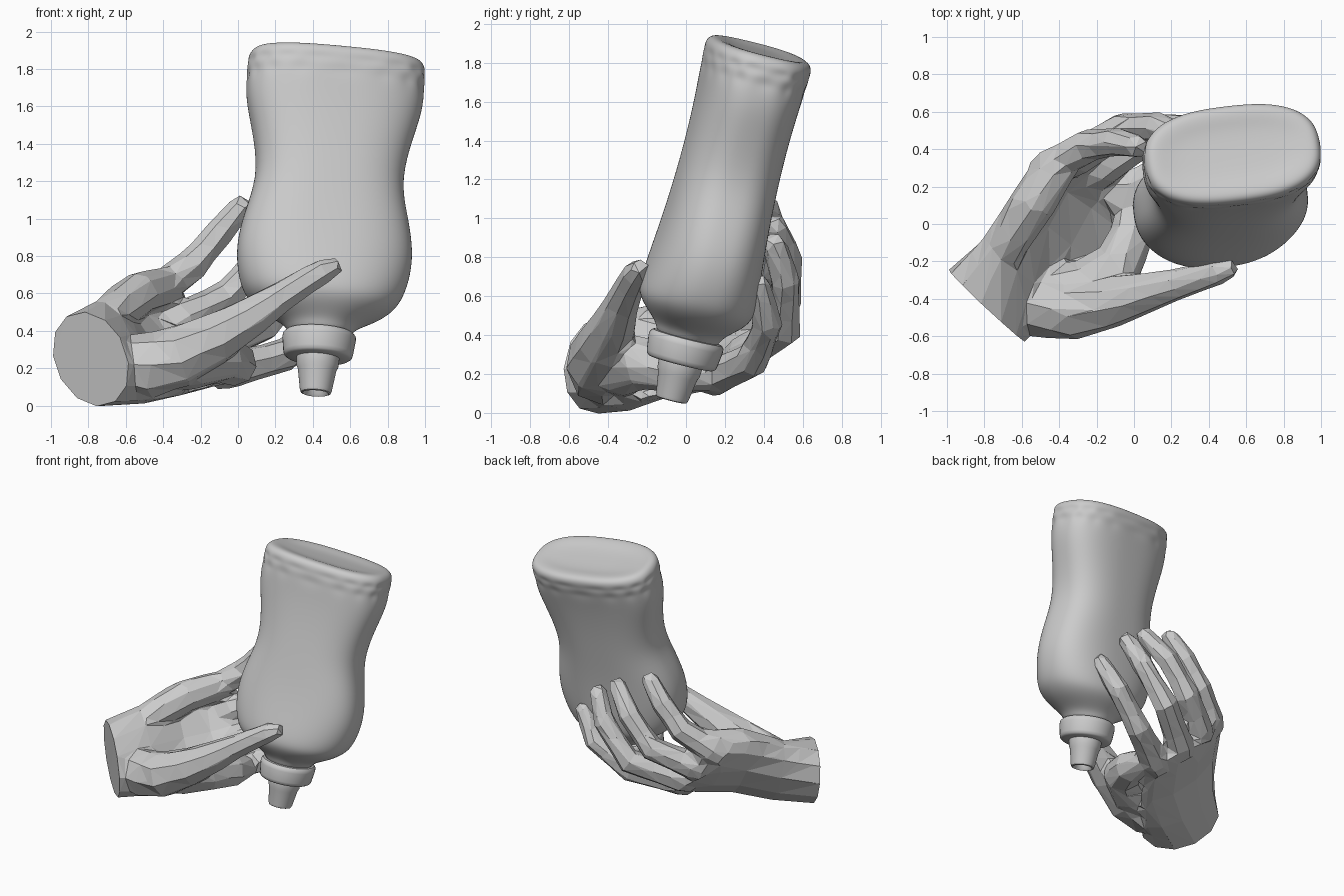
import bpy, bmesh, math
from mathutils import Vector, Matrix

if "Cube" in bpy.data.objects:
    bpy.data.objects.remove(bpy.data.objects["Cube"])


def loft(name, rings, matrix=None):
    """Skin a list of closed rings and cap both ends."""
    bm = bmesh.new()
    rows = [[bm.verts.new(p) for p in ring] for ring in rings]
    n = len(rows[0])
    for a, b in zip(rows, rows[1:]):
        for i in range(n):
            j = (i + 1) % n
            bm.faces.new((a[i], a[j], b[j], b[i]))
    bm.faces.new(rows[0][::-1])
    bm.faces.new(rows[-1])
    bmesh.ops.recalc_face_normals(bm, faces=bm.faces)
    mesh = bpy.data.meshes.new(name)
    bm.to_mesh(mesh)
    bm.free()
    obj = bpy.data.objects.new(name, mesh)
    bpy.context.collection.objects.link(obj)
    if matrix:
        obj.matrix_world = matrix
    return obj


def smooth(obj, angle=40):
    bpy.ops.object.select_all(action='DESELECT')
    obj.select_set(True)
    bpy.context.view_layer.objects.active = obj
    bpy.ops.object.shade_smooth_by_angle(angle=math.radians(angle))


def section(w, d, s, n=48, power=2.6, crimp=0.0, phase=0.0):
    """Rounded-oblong ring at height s, optionally scalloped."""
    pts = []
    for i in range(n):
        a = 2 * math.pi * i / n
        c, q = math.cos(a), math.sin(a)
        k = 1 - crimp * (0.5 + 0.5 * math.cos(math.pi * i / 1.5 + phase))
        pts.append((k * w * math.copysign(abs(c) ** (2 / power), c),
                    k * d * math.copysign(abs(q) ** (2 / power), q), s))
    return pts


def tube(name, pts, n=7):
    """Faceted limb through (x, y, z, radius) points."""
    p = [Vector(q[:3]) for q in pts]
    rings = []
    for i, c in enumerate(p):
        t = (p[min(i + 1, len(p) - 1)] - p[max(i - 1, 0)]).normalized()
        u = Vector((-0.45, 0.63, -0.63))
        u = (u - t * u.dot(t)).normalized()
        v = t.cross(u)
        rings.append([c + (u * math.cos(2 * math.pi * k / n) +
                           v * math.sin(2 * math.pi * k / n)) * pts[i][3] for k in range(n)])
    return loft(name, rings)


# Bottle frame: tilted back and slightly turned, nozzle tip at the origin
tip = Vector((0.415, -0.075, 0.065))
up = Vector((0.115, 0.455, 1.8)).normalized()
yaw = math.radians(8)
side = Vector((math.cos(yaw), math.sin(yaw), 0))
side = (side - up * side.dot(up)).normalized()
frame = Matrix.Translation(tip) @ Matrix((side, up.cross(side), up)).transposed().to_4x4()

# Bottle body: (height, half width, half depth, roundness power)
profile = [(0.30, .15, .15, 2), (0.36, .18, .17, 2), (0.395, .23, .20, 2.1), (0.44, .32, .25, 2.2),
           (0.49, .385, .29, 2.3), (0.55, .430, .302, 2.3), (0.66, .463, .292, 2.4),
           (0.80, .475, .276, 2.5), (0.97, .443, .262, 2.6), (1.17, .383, .255, 2.6),
           (1.38, .415, .25, 2.6), (1.57, .470, .254, 2.6), (1.68, .478, .262, 2.6)]
rings = [section(w, d, s, power=p) for s, w, d, p in profile]
rings += [section(.480, .266, 1.72, crimp=.04), section(.480, .268, 1.76),
          section(.480, .270, 1.79, crimp=.04, phase=math.pi), section(.476, .270, 1.82),
          section(.462, .262, 1.85), section(.435, .235, 1.868), section(.38, .185, 1.864),
          section(.30, .13, 1.85), section(.12, .05, 1.846)]
body = loft("bottle_body", rings, frame)
sub = body.modifiers.new("smooth", 'SUBSURF')
sub.levels = sub.render_levels = 2
smooth(body, 60)


def turned(name, prof):
    smooth(loft(name, [section(r, r, s, n=40, power=2) for s, r in prof], frame))


# Screw collar and nozzle
turned("bottle_collar", [(.195, .10), (.197, .168), (.207, .182), (.225, .187), (.30, .197),
                         (.322, .195), (.335, .183), (.34, .12)])
turned("bottle_nozzle", [(.05, .05), (.012, .06), (.0, .07), (.004, .08), (.02, .086),
                         (.13, .103), (.15, .112), (.2, .116), (.22, .116)])

# Palm: rings from wrist to knuckles (centre, across, thickness, cup, hollow factor)
palm_rings = []
for c, u, v, cup, hollow in [
        ((-.87, -.52, .24), (-.13, .11, .22), (-.16, .16, -.11), 0, 1),
        ((-.78, -.43, .25), (-.13, .11, .23), (-.16, .16, -.11), 0, 1),
        ((-.60, -.25, .29), (-.18, .12, .26), (-.11, .13, -.11), .02, .7),
        ((-.44, -.04, .36), (-.23, .16, .29), (-.06, .09, -.09), .05, 0),
        ((-.33, .14, .38), (-.24, .14, .28), (-.05, .07, -.075), .06, -.1),
        ((-.20, .29, .39), (-.23, .10, .25), (-.045, .06, -.065), .06, .4)]:
    c, u, v = Vector(c), Vector(u), Vector(v)
    ring = []
    for k in range(12):
        a = 2 * math.pi * k / 12
        f = math.sin(a) * (hollow if k > 6 else 1)
        ring.append(c + u * math.cos(a) + v * f + v.normalized() * cup * (math.sin(a) ** 2 - .3))
    palm_rings.append(ring)
hand = loft("hand", palm_rings)

# Fingers from knuckle to tip
fingers = {
    "index_finger": [(-.05, .16, .19), (.25, .34, .27), (.50, .42, .46), (.65, .36, .70)],
    "middle_finger": [(-.17, .30, .30), (.14, .51, .43), (.35, .51, .68), (.465, .44, .91)],
    "ring_finger": [(-.30, .36, .46), (-.06, .51, .58), (.13, .52, .80), (.31, .44, 1.0)],
    "little_finger": [(-.44, .31, .60), (-.25, .42, .745), (-.10, .44, .92), (.05, .41, 1.10)]}
parts = []
for name, knots in fingers.items():
    a, b, c, d = [Vector(k) for k in knots]
    back = (a - b).normalized() * .1
    path = [(a + back, .085), (a, .105), (a.lerp(b, .5), .095), (b, .094), (b.lerp(c, .5), .081),
            (c, .083), (c.lerp(d, .5), .073), (c.lerp(d, .85), .067), (d, .045)]
    parts.append(tube(name, [(*p, r) for p, r in path]))

# Thumb, the web beside it and the fleshy outer edge of the palm
parts.append(tube("thumb", [(-.66, -.42, .23, .13), (-.50, -.43, .21, .18), (-.32, -.455, .26, .17),
                            (-.12, -.42, .36, .14), (.03, -.375, .45, .12), (.20, -.33, .56, .092),
                            (.34, -.29, .65, .079), (.45, -.255, .715, .074),
                            (.54, -.23, .755, .045)], 8))
parts.append(tube("thumb_web", [(-.45, -.36, .21, .13), (-.25, -.33, .23, .15), (-.08, -.22, .26, .14),
                                (-.01, -.05, .22, .12), (.0, .12, .19, .08)], 8))
parts.append(tube("palm_edge", [(-.80, -.36, .33, .09), (-.66, -.08, .50, .11),
                                (-.53, .12, .60, .12), (-.42, .29, .63, .11), (-.34, .36, .67, .08)], 8))

# Merge the hand into one skin, soften the joins, then facet it
bpy.ops.object.select_all(action='DESELECT')
for obj in parts + [hand]:
    obj.select_set(True)
bpy.context.view_layer.objects.active = hand
bpy.ops.object.join()


def apply(kind, **settings):
    mod = hand.modifiers.new("mod", kind)
    for key, value in settings.items():
        setattr(mod, key, value)
    bpy.ops.object.modifier_apply(modifier=mod.name)


apply('REMESH', mode='VOXEL', voxel_size=.018)
apply('SMOOTH', factor=.5, iterations=10)

# Flat cut at the wrist
bm = bmesh.new()
bm.from_mesh(hand.data)
cut = bmesh.ops.bisect_plane(bm, geom=bm.verts[:] + bm.edges[:] + bm.faces[:], dist=1e-5,
                             plane_co=(-.79, -.435, .25), plane_no=(-.69, -.72, -.05), clear_outer=True)
bmesh.ops.holes_fill(bm, edges=[e for e in bm.edges if e.is_boundary], sides=0)
bmesh.ops.triangulate(bm, faces=bm.faces[:])
bm.to_mesh(hand.data)
bm.free()
apply('DECIMATE', ratio=1000 / len(hand.data.polygons))
hand.data.polygons.foreach_set("use_smooth", [False] * len(hand.data.polygons))
